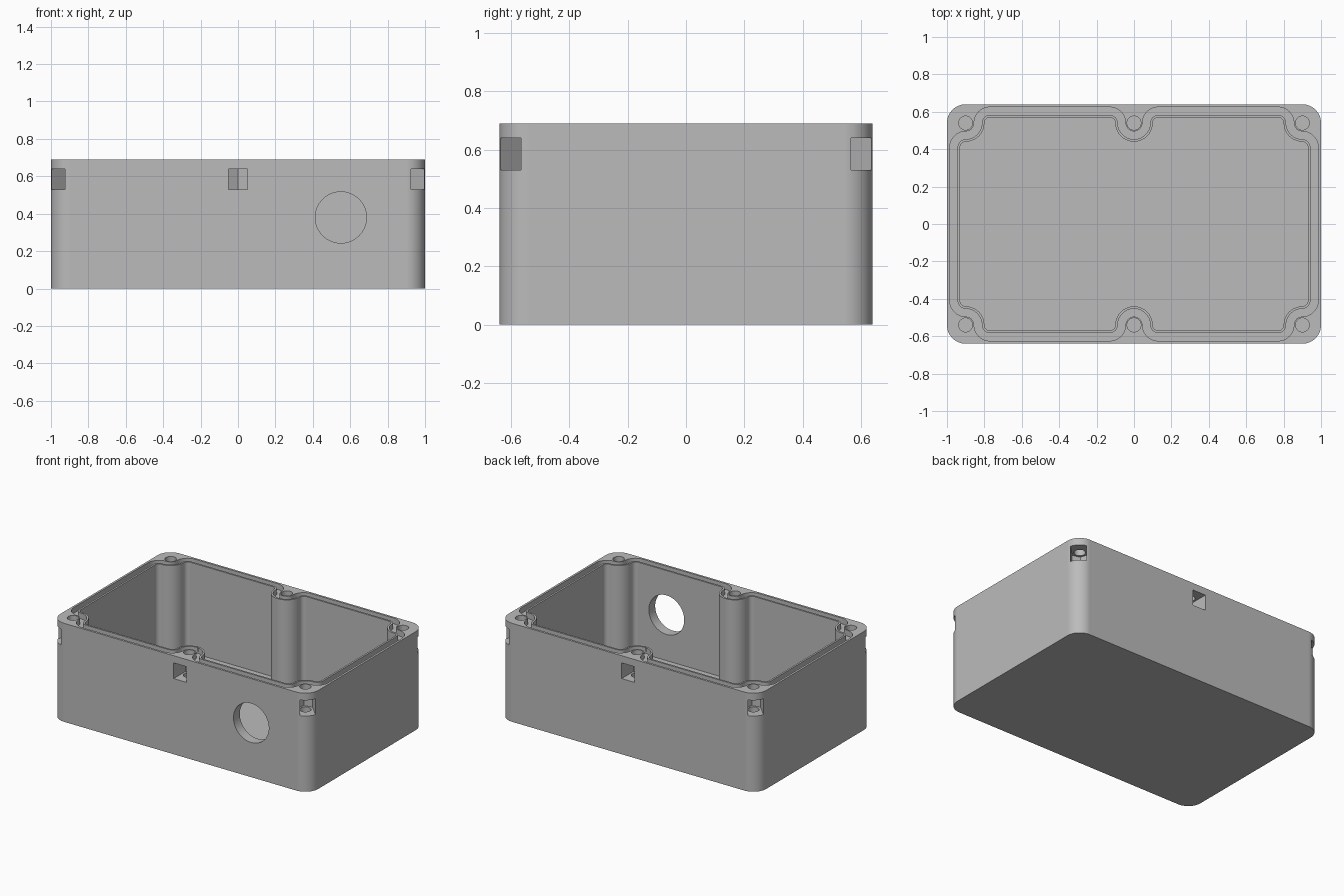
import bpy, bmesh, math

if "Cube" in bpy.data.objects:
    bpy.data.objects.remove(bpy.data.objects["Cube"])

H = 0.69                      # box height
HX, HY = 0.90, 0.54           # screw post centres
STEPS = 10                    # segments per quarter arc


def arc(cx, cy, r, a0, a1, n=STEPS):
    return [(cx + r * math.cos(math.radians(a0 + (a1 - a0) * i / n)),
             cy + r * math.sin(math.radians(a0 + (a1 - a0) * i / n))) for i in range(n + 1)]


def prism(name, pts, z0, z1):
    """Closed vertical prism over a 2D outline."""
    clean = [p for i, p in enumerate(pts) if math.dist(p, pts[i - 1]) > 1e-5]
    bm = bmesh.new()
    base = bm.faces.new([bm.verts.new((x, y, z0)) for x, y in clean])
    ext = bmesh.ops.extrude_face_region(bm, geom=[base])
    for v in ext["geom"]:
        if isinstance(v, bmesh.types.BMVert):
            v.co.z = z1
    bmesh.ops.recalc_face_normals(bm, faces=bm.faces)
    me = bpy.data.meshes.new(name)
    bm.to_mesh(me)
    bm.free()
    ob = bpy.data.objects.new(name, me)
    bpy.context.collection.objects.link(ob)
    return ob


def apply_mod(ob, mod):
    bpy.context.view_layer.objects.active = ob
    bpy.ops.object.modifier_apply(modifier=mod.name)


def cut(target, cutter):
    mod = target.modifiers.new("cut", "BOOLEAN")
    mod.operation = "DIFFERENCE"
    mod.solver = "EXACT"
    mod.object = cutter
    apply_mod(target, mod)
    bpy.data.objects.remove(cutter)


def mirror4(q):
    """Complete a quarter outline running from the +x axis to the +y axis."""
    half = q + [(-x, y) for x, y in reversed(q)]
    return half + [(-x, -y) for x, y in half]


def cavity_outline(o):
    """Cavity contour wrapping around the screw posts, grown by o."""
    f = 0.03 + o
    return mirror4(arc(0.90, 0.41, f, 0, 90)
                   + arc(HX, HY, 0.10 - o, 270, 180)
                   + arc(0.77, HY, f, 0, 90)
                   + arc(0.13, HY, f, 90, 180)
                   + arc(0, HY, 0.10 - o, 0, -90))


# Outer shell with rounded upright corners
box = prism("enclosure_box", mirror4(arc(0.90, 0.54, 0.10, 0, 90, 14)), 0, H)

# Main cavity
cut(box, prism("cavity_cutter", cavity_outline(0), 0.06, H + 0.1))

# Gasket groove in the rim, leaving a thin inner lip
groove = prism("groove_cutter", cavity_outline(0.055), H - 0.04, H + 0.1)
cut(groove, prism("lip_cutter", cavity_outline(0.013), H - 0.2, H + 0.2))
cut(box, groove)

# Screw holes and nut slots at the six posts
for sx in (-1, 0, 1):
    for sy in (-1, 1):
        cx, cy = sx * HX, sy * HY
        cut(box, prism("screw_cutter", arc(cx, cy, 0.037, 0, 360, 32)[:-1], 0.40, H + 0.1))
        a = math.atan2(sy, sx)
        c, s = math.cos(a), math.sin(a)
        slot = [(-0.058, 0), (-0.029, -0.05), (0.2, -0.05), (0.2, 0.05), (-0.029, 0.05)]
        cut(box, prism("nut_slot_cutter",
                       [(cx + u * c - v * s, cy + u * s + v * c) for u, v in slot], 0.53, 0.64))

# Round cable hole through the front wall
hole = prism("cable_cutter", arc(0, 0, 0.137, 0, 360, 64)[:-1], -0.1, 0.1)
hole.rotation_euler.x = math.pi / 2
hole.location = (0.55, -0.61, 0.38)
bpy.context.view_layer.update()
cut(box, hole)

# Plain grey finish
grey = bpy.data.materials.new("plain_grey")
grey.diffuse_color = (0.5, 0.5, 0.5, 1)
grey.use_nodes = True
grey.node_tree.nodes["Principled BSDF"].inputs["Base Color"].default_value = grey.diffuse_color
box.data.materials.clear()
box.data.materials.append(grey)
for p in box.data.polygons:
    p.material_index = 0

# Smooth curved walls, crisp edges
bpy.ops.object.select_all(action="DESELECT")
box.select_set(True)
bpy.context.view_layer.objects.active = box
bpy.ops.object.shade_smooth_by_angle(angle=math.radians(30))
wn = box.modifiers.new("weighted_normals", "WEIGHTED_NORMAL")
wn.weight = 100
wn.keep_sharp = True
